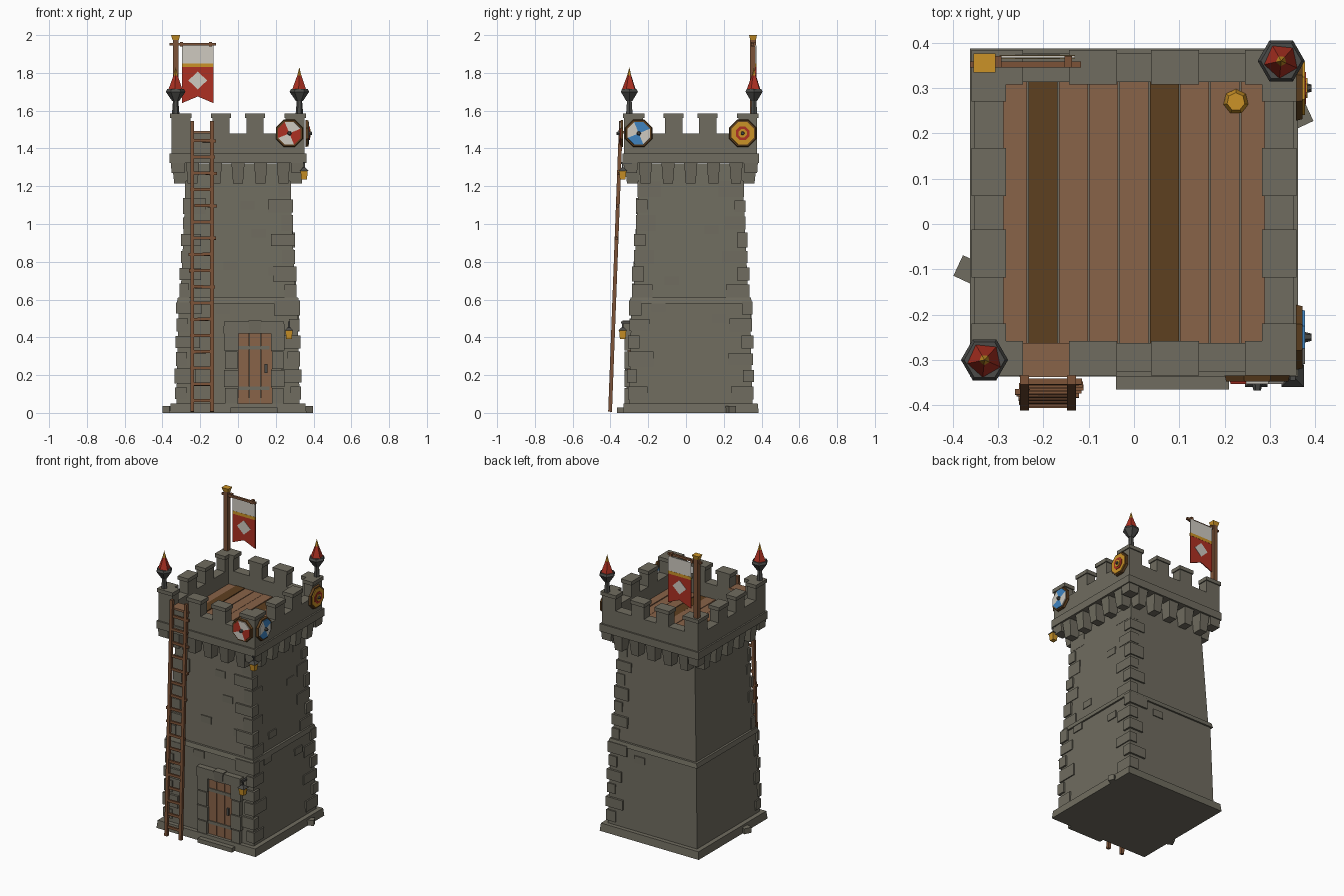
import bpy, bmesh, math, random
from mathutils import Matrix, Vector

random.seed(4)
if "Cube" in bpy.data.objects:
    bpy.data.objects.remove(bpy.data.objects["Cube"])

COLOURS = {
    "stone": (0.16, 0.15, 0.115), "wood": (0.25, 0.125, 0.065),
    "dark wood": (0.11, 0.05, 0.014), "ladder wood": (0.2, 0.085, 0.038),
    "red": (0.42, 0.03, 0.016), "gold": (0.6, 0.29, 0.02),
    "white": (0.62, 0.59, 0.53), "blue": (0.05, 0.23, 0.53),
    "iron": (0.07, 0.07, 0.065),
}
MATS = {}
for label, rgb in COLOURS.items():
    mat = bpy.data.materials.new(label)
    mat.use_nodes = True
    mat.diffuse_color = (*rgb, 1)
    bsdf = mat.node_tree.nodes["Principled BSDF"]
    bsdf.inputs["Base Color"].default_value = (*rgb, 1)
    bsdf.inputs["Roughness"].default_value = 0.9
    MATS[label] = mat

CY = 0.025  # the tower sits slightly behind the origin
I = Matrix.Identity(4)


def move(x, y, z):
    return Matrix.Translation((x, y, z))


def turn(angle, axis):
    return Matrix.Rotation(math.radians(angle), 4, axis)


class Part:
    """Collects simple solids into one named object."""

    def __init__(self, name):
        self.name, self.bm, self.slots = name, bmesh.new(), []

    def paint(self, verts, colour):
        faces = {f for v in verts for f in v.link_faces}
        for f in faces:
            label = colour(f.calc_center_median()) if callable(colour) else colour
            if label not in self.slots:
                self.slots.append(label)
            f.material_index = self.slots.index(label)

    def box(self, colour, centre, size, m=I, bottom=1, top=1):
        verts = bmesh.ops.create_cube(self.bm, size=1)["verts"]
        for v in verts:
            k = top if v.co.z > 0 else bottom
            v.co.x, v.co.y = v.co.x * k, v.co.y * k
        self.paint(verts, colour)
        scale = Matrix.Diagonal((*size, 1))
        bmesh.ops.transform(self.bm, verts=verts, matrix=m @ move(*centre) @ scale)

    def cone(self, colour, r1, r2, h, sides, m=I):
        """Prism or cone standing on the local origin."""
        verts = bmesh.ops.create_cone(self.bm, cap_ends=True, cap_tris=True, segments=sides,
                                      radius1=r1, radius2=r2, depth=h)["verts"]
        self.paint(verts, colour)
        bmesh.ops.transform(self.bm, verts=verts, matrix=m @ move(0, 0, h / 2))

    def plate(self, colour, outline, y, thick):
        """Flat outline in x and z, extruded along y."""
        front = [self.bm.verts.new((x, y - thick / 2, z)) for x, z in outline]
        back = [self.bm.verts.new((x, y + thick / 2, z)) for x, z in outline]
        n = len(outline)
        self.bm.faces.new(front)
        self.bm.faces.new(back[::-1])
        for i in range(n):
            self.bm.faces.new((front[i], back[i], back[(i + 1) % n], front[(i + 1) % n]))
        self.paint(front + back, colour)

    def done(self):
        bmesh.ops.recalc_face_normals(self.bm, faces=self.bm.faces)
        mesh = bpy.data.meshes.new(self.name)
        self.bm.to_mesh(mesh)
        self.bm.free()
        for label in self.slots:
            mesh.materials.append(MATS[label])
        ob = bpy.data.objects.new(self.name, mesh)
        bpy.context.collection.objects.link(ob)


def half_width(z):
    return 0.328 - 0.025 * z if z < 0.6 else 0.305 - 0.055 * (z - 0.6)


SIDES = [move(0, CY, 0) @ turn(90 * k, "Z") for k in range(4)]  # front, right, back, left

# Tapered tower body with plinth and ledge
p = Part("tower_body")
p.box("stone", (0, CY, 0.025), (0.725, 0.72, 0.05), top=0.985)
p.box("stone", (0, CY, 0.3), (0.656, 0.656, 0.6), top=0.955)
p.box("stone", (0, CY, 0.595), (0.65, 0.65, 0.03), top=0.98)
p.box("stone", (0, CY, 0.96), (0.61, 0.61, 0.72), top=0.89)
for x, y, a in ((-0.37, -0.1, 65), (0.365, 0.235, 25)):
    p.box("stone", (0, 0, 0.018), (0.05, 0.04, 0.036), move(x, y, 0) @ turn(a, "Z"))
p.done()

# Corner blocks, alternating long and short
p = Part("corner_stones")
for sx, sy in ((1, -1), (1, 1), (-1, -1)):
    for i in range(13):
        z = 0.105 + i * 0.09
        if abs(z - 0.6) < 0.04:
            continue
        a, b = (0.12, 0.06) if i % 2 else (0.06, 0.12)
        if sx < 0:
            b *= 0.4
        a, b = a * random.uniform(0.85, 1.15), b * random.uniform(0.85, 1.15)
        w = half_width(z) + (0.013 if i % 2 else 0.008)
        p.box("stone", (sx * (w - a / 2), CY + sy * (w - b / 2), z), (a, b, random.uniform(0.06, 0.085)))
p.done()

# Scattered raised stones: side, offset, height
p = Part("wall_stones")
for k, u, z in ((0, 0.11, 0.95), (0, -0.04, 0.78), (0, 0.2, 0.75), (0, -0.08, 0.55), (0, 0.05, 1.1),
                (1, 0.11, 0.97), (1, -0.1, 0.7), (1, -0.17, 0.56), (1, 0.15, 0.5), (2, -0.1, 0.52)):
    p.box("stone", (u, -half_width(z), z), (0.075, 0.014, 0.045), SIDES[k])
p.done()

# Overhanging parapet, corbels and battlements
p = Part("parapet")
q = Part("corbels")
r = Part("battlements")
for m in SIDES:
    p.box("stone", (0, -0.32, 1.425), (0.704, 0.064, 0.11), m)
    p.box("stone", (0, -0.325, 1.347), (0.724, 0.074, 0.05), m)
    for i in range(-2, 3):
        q.box("stone", (i * 0.12, -0.3, 1.27), (0.07, 0.1, 0.11), m, bottom=0.75)
    q.box("stone", (0.318, -0.318, 1.297), (0.075, 0.075, 0.055), m, bottom=0.9)
    for u, w in ((-0.302, 0.1), (-0.09, 0.092), (0.09, 0.092), (0.302, 0.1)):
        r.box("stone", (u, -0.32, 1.52), (w, 0.064, 0.085), m)
        r.box("stone", (u, -0.321, 1.573), (w + 0.014, 0.076, 0.024), m)
p.box("stone", (0, CY, 1.34), (0.66, 0.66, 0.03))
for part in (p, q, r):
    part.done()

# Plank deck and the sill where the ladder arrives
p = Part("deck_planks")
for i in range(9):
    colour = "dark wood" if i in (1, 5) else "wood"
    p.box(colour, ((i - 4) * 0.067, CY, 1.37 + random.uniform(0, 0.006)), (0.064, 0.62, 0.03))
p.box("wood", (-0.19, -0.3, 1.485), (0.125, 0.075, 0.014))
p.done()
p = Part("deck_ornament")
p.cone("gold", 0.028, 0.02, 0.025, 7, move(0.225, 0.27, 1.39))
p.done()

# Doorway
p = Part("door_frame")
for x, w in ((-0.035, 0.065), (0.21, 0.06)):
    for i in range(4):
        p.box("stone", (x, -0.305, 0.085 + i * 0.097), (w + 0.012 * (i % 2), 0.04, 0.092))
p.box("stone", (0.085, -0.305, 0.452), (0.325, 0.05, 0.062), top=0.98)
p.box("stone", (0.09, -0.312, 0.455), (0.07, 0.05, 0.07), bottom=0.8)
p.box("stone", (0.085, -0.335, 0.014), (0.25, 0.06, 0.028))
p.done()
p = Part("door")
for i in range(3):
    p.box("wood", (0.03 + i * 0.06, -0.302, 0.235), (0.058, 0.014, 0.37))
for z in (0.13, 0.345):
    p.box("stone", (0.085, -0.311, z), (0.165, 0.008, 0.02))
p.box("iron", (0.148, -0.315, 0.235), (0.014, 0.014, 0.045))
p.done()

# Leaning ladder
p = Part("ladder")
lean = move(-0.19, -0.402, 0.006) @ turn(-2.15, "X")
for x in (-0.052, 0.052):
    p.box("ladder wood", (x, 0, 0.77), (0.02, 0.02, 1.54), lean)
for i in range(17):
    p.box("ladder wood", (0, 0, 0.06 + i * 0.086), (0.12, 0.013, 0.016), lean @ turn(random.uniform(-1, 1), "Y"))
p.done()

# Corner braziers with pointed crystals
for name, x, y in (("front_brazier", -0.33, -0.3), ("back_brazier", 0.325, 0.36)):
    p = Part(name)
    for colour, r1, r2, z, h, n in (
            ("iron", 0.02, 0.014, 1.58, 0.075, 6), ("iron", 0.018, 0.052, 1.65, 0.05, 6),
            ("iron", 0.052, 0.045, 1.70, 0.014, 6), ("red", 0.04, 0.012, 1.71, 0.075, 5),
            ("gold", 0.012, 0, 1.785, 0.045, 5)):
        p.cone(colour, r1, r2, h, n, move(x, y, z) @ turn(30, "Z"))
    p.done()

# Flagpole and swallow-tailed banner
p = Part("flagpole")
p.box("ladder wood", (-0.33, 0.355, 1.78), (0.03, 0.03, 0.4))
p.box("gold", (-0.33, 0.355, 1.987), (0.048, 0.042, 0.026), bottom=0.7)
p.box("ladder wood", (-0.24, 0.352, 1.952), (0.245, 0.014, 0.014))
for x in (-0.145, -0.3):
    p.box("ladder wood", (x, 0.358, 1.952), (0.016, 0.026, 0.022))
p.done()
p = Part("banner")
l, c, r = -0.297, -0.213, -0.13
p.plate("white", [(l, 1.945), (r, 1.945), (r, 1.85), (l, 1.85)], 0.369, 0.006)
p.plate("gold", [(l, 1.85), (r, 1.85), (r, 1.83), (l, 1.83)], 0.369, 0.008)
p.plate("red", [(l, 1.83), (r, 1.83), (r, 1.64), (c, 1.675), (l, 1.64)], 0.369, 0.006)
p.plate("white", [(c, 1.807), (c + 0.05, 1.76), (c, 1.713), (c - 0.05, 1.76)], 0.369, 0.0095)
p.done()


# Round shields hung on the parapet
def quarters(first, second, flip):
    return lambda co: first if (co.x * co.y < 0) == flip else second


def shield(name, m, field, rings=()):
    p = Part(name)
    m = m @ turn(22.5, "Z")
    p.cone("dark wood", 0.078, 0.074, 0.014, 8, m)
    p.cone(field, 0.067, 0.064, 0.019, 8, m)
    for i, (colour, radius) in enumerate(rings):
        p.cone(colour, radius, radius, 0.022 + 0.003 * i, 8, m)
    p.cone("iron", 0.017, 0.008, 0.034, 6, m)
    p.done()


face_front, face_right = turn(90, "X"), turn(90, "Z") @ turn(90, "X")
shield("front_shield", move(0.272, -0.334, 1.48) @ face_front, quarters("red", "white", True))
shield("right_front_shield", move(0.358, -0.25, 1.48) @ face_right, quarters("blue", "white", False))
shield("right_back_shield", move(0.358, 0.3, 1.48) @ face_right, "gold", (("red", 0.039), ("gold", 0.024)))

# Hanging lanterns
for name, x, y, z in (("door_lantern", 0.27, -0.335, 0.39), ("parapet_lantern", 0.35, -0.335, 1.235)):
    p = Part(name)
    p.cone("gold", 0.021, 0.027, 0.045, 4, move(x, y, z) @ turn(45, "Z"))
    p.cone("iron", 0.035, 0.01, 0.018, 4, move(x, y, z + 0.045) @ turn(45, "Z"))
    p.box("iron", (x, y, z + 0.075), (0.008, 0.008, 0.03))
    p.box("iron", (x, y + 0.02, z + 0.088), (0.012, 0.06, 0.012))
    p.done()
